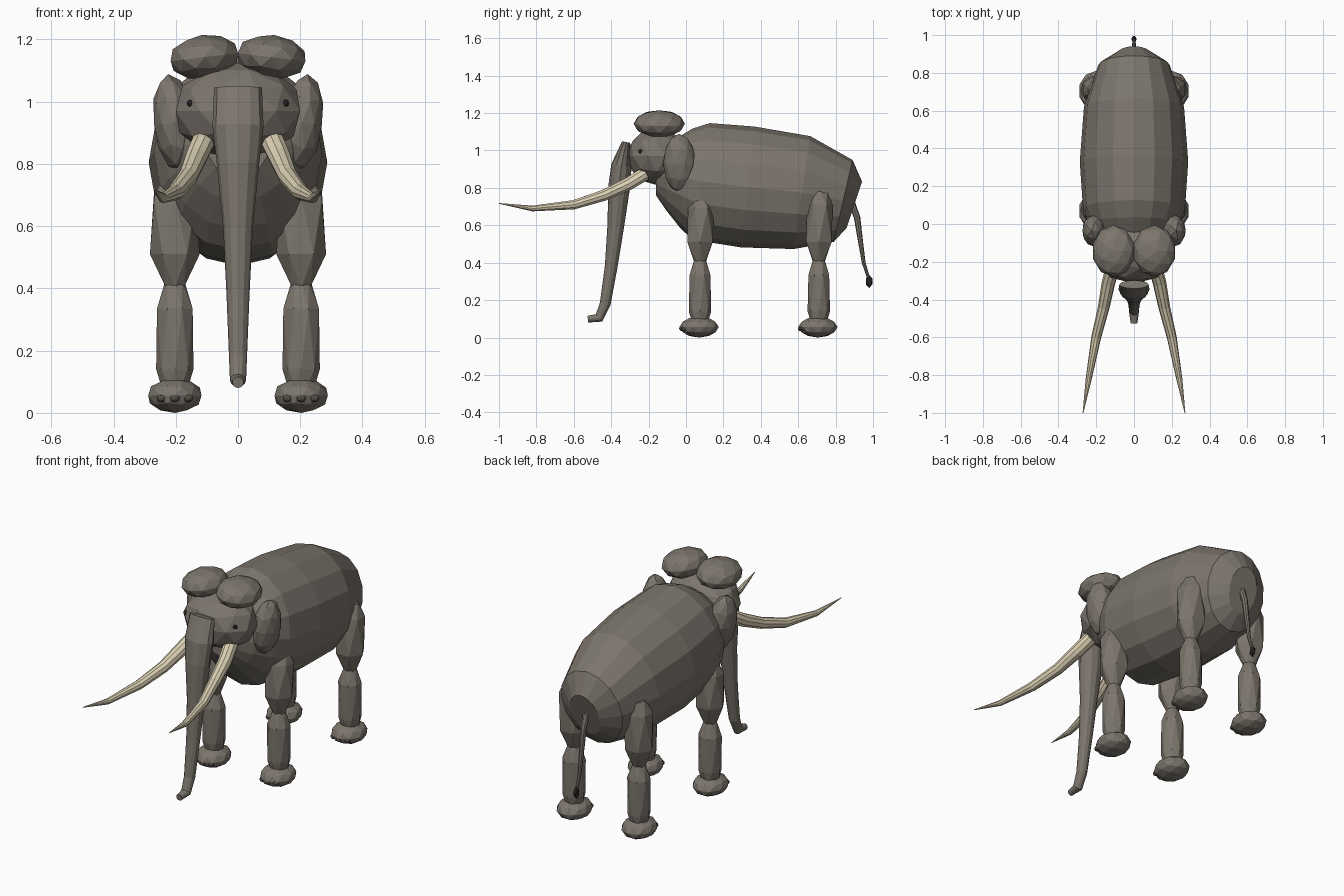
import bpy, bmesh, math
from mathutils import Vector, Matrix

if "Cube" in bpy.data.objects:
    bpy.data.objects.remove(bpy.data.objects["Cube"])


def material(name, rgb):
    m = bpy.data.materials.new(name)
    m.diffuse_color = (*rgb, 1)
    m.use_nodes = True
    m.node_tree.nodes["Principled BSDF"].inputs["Base Color"].default_value = m.diffuse_color
    return m


HIDE = material("hide", (0.2, 0.178, 0.15))
IVORY = material("ivory", (0.72, 0.64, 0.46))
DARK = material("dark", (0.02, 0.018, 0.016))
NAIL = material("nail", (0.09, 0.078, 0.066))


def finish(name, bm, mat):
    bmesh.ops.recalc_face_normals(bm, faces=bm.faces)
    mesh = bpy.data.meshes.new(name)
    bm.to_mesh(mesh)
    bm.free()
    mesh.materials.append(mat)
    ob = bpy.data.objects.new(name, mesh)
    bpy.context.collection.objects.link(ob)
    return ob


def blob(name, centre, radii, mat=HIDE, tilt=0.0, sub=2):
    """Faceted ellipsoid, optionally tilted about y."""
    bm = bmesh.new()
    mx = (Matrix.Translation(centre) @ Matrix.Rotation(tilt, 4, 'Y')
          @ Matrix.Diagonal((*radii, 1)))
    bmesh.ops.create_icosphere(bm, subdivisions=sub, radius=1, matrix=mx)
    return finish(name, bm, mat)


def loft(name, stations, sides, mat=HIDE, twist=False):
    """Rings (x, y, z, half width, half depth) joined along a path."""
    bm = bmesh.new()
    pts = [Vector(s[:3]) for s in stations]
    rings = []
    for i, s in enumerate(stations):
        t = (pts[min(i + 1, len(pts) - 1)] - pts[max(i - 1, 0)]).normalized()
        side = (Vector((1, 0, 0)) - t * t.x).normalized()
        up = side.cross(t)
        off = 0.5 * (i % 2) if twist else 0
        ring = []
        for k in range(sides):
            a = 2 * math.pi * (k + off) / sides
            ring.append(bm.verts.new(pts[i] + side * s[3] * math.cos(a)
                                     + up * s[4] * math.sin(a)))
        rings.append(ring)
    for i, (a, b) in enumerate(zip(rings, rings[1:])):
        for k in range(sides):
            n = (k + 1) % sides
            if not twist:
                bm.faces.new((a[k], a[n], b[n], b[k]))
            elif i % 2 == 0:
                bm.faces.new((a[k], a[n], b[k]))
                bm.faces.new((a[n], b[n], b[k]))
            else:
                bm.faces.new((a[k], b[n], b[k]))
                bm.faces.new((a[k], a[n], b[n]))
    bm.faces.new(rings[0])
    bm.faces.new(rings[-1])
    return finish(name, bm, mat)


# Barrel body
loft("body", [(0, -.16, .86, .10, .10), (0, -.10, .86, .18, .18),
              (0, 0, .855, .24, .265), (0, .08, .835, .27, .315),
              (0, .33, .805, .287, .325), (0, .62, .775, .265, .305),
              (0, .84, .73, .19, .225), (0, .90, .71, .09, .13)], 16)

# Head and trunk
blob("head", (0, -.155, .97), (.21, .16, .155))
loft("trunk", [(0, -.32, 1.045, .077, .022), (0, -.345, .92, .082, .055),
               (0, -.358, .80, .068, .058), (0, -.375, .60, .048, .045),
               (0, -.40, .38, .037, .034), (0, -.432, .18, .029, .029),
               (0, -.465, .105, .026, .026), (0, -.525, .098, .018, .018)], 12)

# Tail with tuft
loft("tail", [(0, .88, .74, .018, .018), (0, .915, .64, .017, .017),
              (0, .935, .50, .013, .013), (0, .95, .40, .010, .010),
              (0, .975, .32, .008, .008)], 8)
blob("tail_tuft", (0, .979, .30), (.015, .02, .036), DARK, sub=1)

for s, label in ((-1, "left"), (1, "right")):
    # Skull domes, ears, eyes
    blob("dome_" + label, (s * .108, -.143, 1.143), (.115, .137, .072), tilt=s * .12)
    blob("ear_" + label, (s * .205, -.035, .932), (.068, .088, .158), tilt=s * .12)
    blob("eye_" + label, (s * .152, -.243, .995), (.012, .012, .012), DARK)

    # Tusks
    loft("tusk_" + label, [(s * .11, -.22, .875, .038, .038),
                           (s * .135, -.31, .82, .036, .036),
                           (s * .16, -.44, .76, .031, .031),
                           (s * .20, -.60, .71, .026, .026),
                           (s * .24, -.82, .69, .016, .016),
                           (s * .27, -1.0, .717, .002, .002)], 10, IVORY)

    # Legs: thigh, shin, foot and toenails
    for end, y, top in (("front", .075, .76), ("rear", .71, .78)):
        tag = f"{end}_{label}"
        x = s * .203
        loft("thigh_" + tag, [(x, y + .01, top, .04, .04),
                              (x, y + .005, top - .07, .077, .07),
                              (x, y, .51, .08, .078),
                              (x, y, .40, .032, .03)], 6, twist=True)
        loft("shin_" + tag, [(x, y, .42, .032, .03), (x, y, .335, .062, .06),
                             (x, y, .14, .06, .06), (x, y, .08, .045, .045)],
             8, twist=True)
        blob("foot_" + tag, (x, y - .005, .056), (.09, .105, .056))
        for k in (-1, 0, 1):
            blob(f"nail_{tag}_{k + 2}",
                 (x + k * .043, y - .098 + abs(k) * .012, .048),
                 (.016, .014, .014), NAIL)
